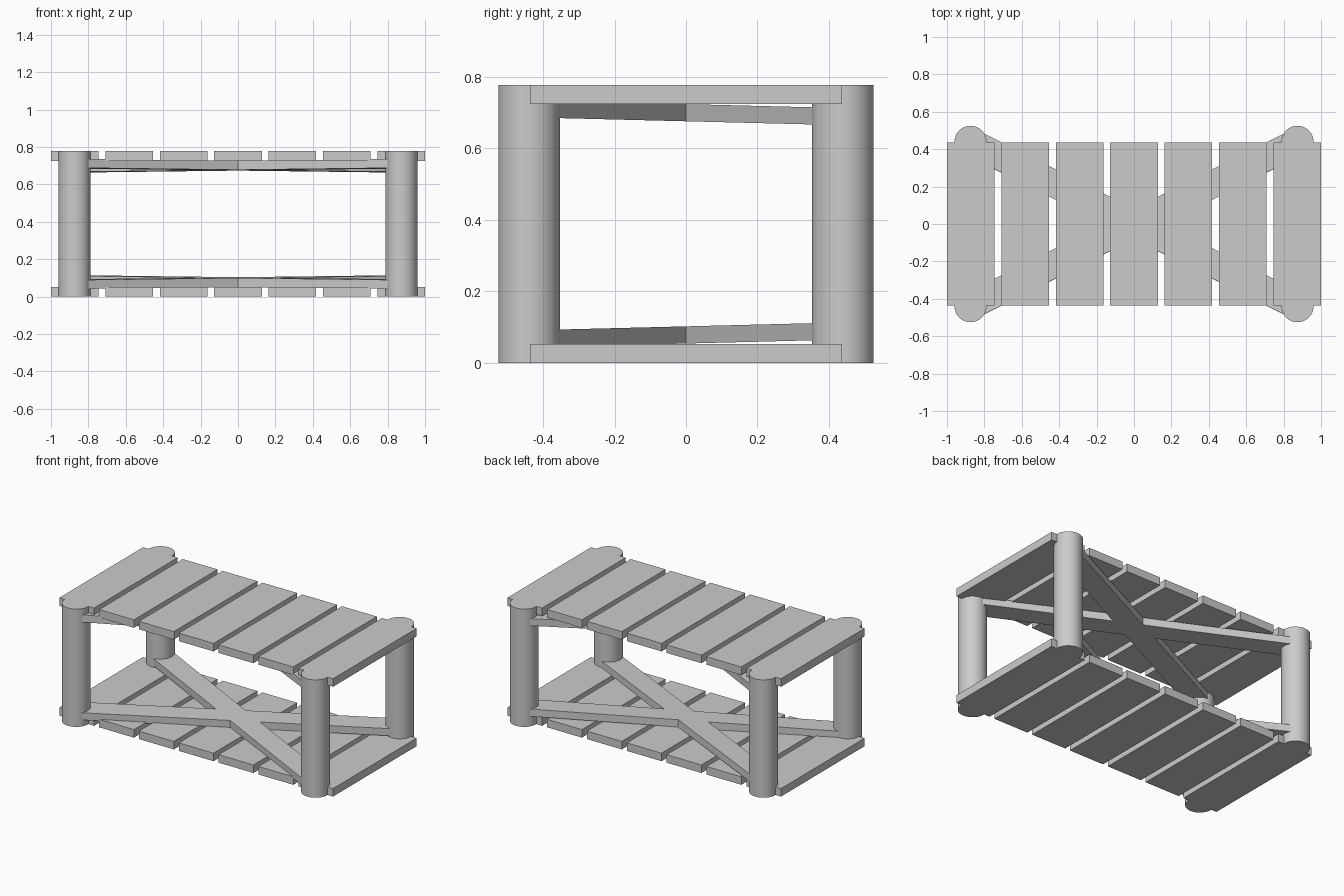
import bpy
import math
from mathutils import Matrix

if "Cube" in bpy.data.objects:
    bpy.data.objects.remove(bpy.data.objects["Cube"])

HEIGHT = 0.778
LEG_X, LEG_Y, LEG_R = 0.874, 0.439, 0.086
SLAT_W, SLAT_L, SLAT_T = 0.254, 0.872, 0.053
BRACE_W, BRACE_T, BRACE_Z = 0.145, 0.048, 0.078
BRACE_TILT = 0.025


def box(name, size, matrix):
    bpy.ops.mesh.primitive_cube_add(size=1)
    ob = bpy.context.object
    ob.name = name
    ob.data.transform(matrix @ Matrix.Diagonal((*size, 1)))
    return ob


# Round legs at the four corners
for sx in (-1, 1):
    for sy in (-1, 1):
        bpy.ops.mesh.primitive_cylinder_add(
            vertices=48, radius=LEG_R, depth=HEIGHT,
            location=(sx * LEG_X, sy * LEG_Y, HEIGHT / 2))
        bpy.context.object.name = f"{'front' if sy < 0 else 'back'}_leg"
        bpy.ops.object.shade_smooth_by_angle(angle=math.radians(30))

brace_angle = math.atan2(LEG_Y, LEG_X)
brace_len = 2 * math.hypot(LEG_X, LEG_Y)

for level, mirror in (("lower", 1), ("upper", -1)):
    # Seven slats across each shelf
    z = SLAT_T / 2 if mirror > 0 else HEIGHT - SLAT_T / 2
    for i in range(7):
        x = (i - 3) * (1 - SLAT_W / 2) / 3
        box(f"{level}_slat", (SLAT_W, SLAT_L, SLAT_T), Matrix.Translation((x, 0, z)))

    # Crossed diagonal braces, tilted slightly from front to back
    z = BRACE_Z if mirror > 0 else HEIGHT - BRACE_Z
    for s in (-1, 1):
        m = (Matrix.Translation((0, 0, z))
             @ Matrix.Rotation(mirror * BRACE_TILT, 4, 'X')
             @ Matrix.Rotation(s * brace_angle, 4, 'Z'))
        box(f"{level}_brace", (brace_len, BRACE_W, BRACE_T), m)
